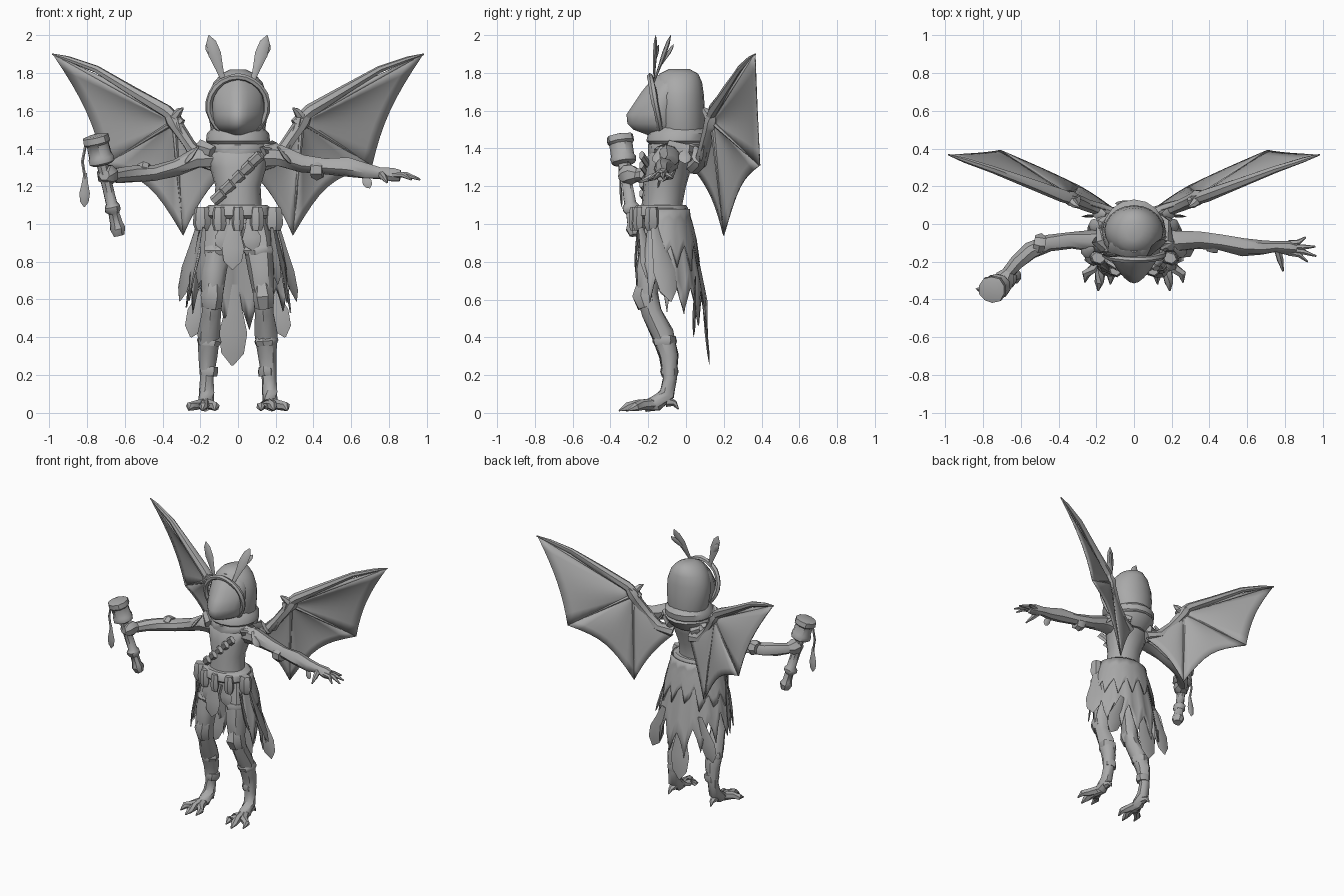
import bpy, bmesh, math, random
from mathutils import Vector as V

random.seed(4)
GREY = bpy.data.materials.new("clay grey")
GREY.diffuse_color = (0.4, 0.4, 0.4, 1)


def skin(name, rings, closed=True, cap=True, angle=40, thick=0.0):
    """Bridge equal-length rings of points into a surface."""
    bm = bmesh.new()
    vr = [[bm.verts.new(p) for p in r] for r in rings]
    n = len(rings[0])
    for a, b in zip(vr, vr[1:]):
        for i in range(n if closed else n - 1):
            k = (i + 1) % n
            bm.faces.new((a[i], a[k], b[k], b[i]))
    if closed and cap:
        bm.faces.new(vr[0][::-1])
        bm.faces.new(vr[-1])
    bmesh.ops.remove_doubles(bm, verts=bm.verts, dist=1e-4)
    bmesh.ops.recalc_face_normals(bm, faces=bm.faces)
    me = bpy.data.meshes.new(name)
    bm.to_mesh(me)
    bm.free()
    me.materials.append(GREY)
    me.shade_smooth()
    me.set_sharp_from_angle(angle=math.radians(angle))
    ob = bpy.data.objects.new(name, me)
    bpy.context.collection.objects.link(ob)
    if thick:
        m = ob.modifiers.new("thickness", 'SOLIDIFY')
        m.thickness, m.offset = thick, 0
    return ob


def tube(name, pts, sides=8, flat=1.0, side=(0.3, 1, 0.2), jit=0.0):
    """Round or flattened limb through (x, y, z, radius) points."""
    c = [V(p[:3]) for p in pts]
    rings = []
    for i, p in enumerate(pts):
        t = (c[min(i + 1, len(c) - 1)] - c[max(i - 1, 0)]).normalized()
        u = t.cross(V(side)).normalized()
        w = t.cross(u)
        rings.append([c[i] + (u * math.cos(a) + w * flat * math.sin(a)) * p[3]
                      * (1 + random.uniform(-jit, jit))
                      for a in (math.tau * k / sides for k in range(sides))])
    return skin(name, rings)


def loft(name, secs, n=20, point=0.0, cap=True, angle=40):
    """Stack of egg sections: (z, half width, front y, back y)."""
    rings = []
    for z, rx, yf, yb in secs:
        ring = []
        for k in range(n):
            a = math.tau * k / n
            cs = math.cos(a)
            ring.append((rx * math.sin(a) * (1 - point * max(cs, 0)),
                         (yf + yb) / 2 - cs * (yb - yf) / 2, z))
        rings.append(ring)
    return skin(name, rings, cap=cap, angle=angle)


def mir(pts, s):
    return [(p[0] * s, *p[1:]) for p in pts]


def leaf(name, a, b, w, flat=0.25, side=(0, 1, 0.1)):
    a, b = V(a), V(b)
    prof = ((0, .3), (.3, .6), (.6, 1), (.85, .8), (1, .08))
    return tube(name, [(*a.lerp(b, t), w * k) for t, k in prof], 6, flat, side)


def skirt(name, span, ztop, hem, n, teeth, grow=0.0):
    """Ragged flared cloth, open at the front; hem(phi) is its mean height."""
    cols = []
    for i in range(n + 1):
        phi = math.radians(-span + 2 * span * i / n)
        zb = hem(abs(phi)) + teeth[i % len(teeth)] + random.uniform(-.025, .025)
        col = []
        for j in range(6):
            z = ztop + (zb - ztop) * j / 5
            k = max(0, (1.05 - z) / .6) ** .85
            fold = 1 + .05 * k * math.cos(i * math.tau / len(teeth))
            col.append((math.sin(phi) * (.17 + grow + .14 * k) * fold,
                        -.13 + math.cos(phi) * (.135 + grow + .12 * k) * fold, z))
        cols.append(col)
    return skin(name, cols, closed=False, angle=50, thick=.008)


def panel(name, hub, a, b, scallop, bulge, n=8):
    """Wing membrane between two fingers, with a scalloped outer edge."""
    hub, a, b = V(hub), V(a), V(b)
    rows = []
    for i in range(n + 1):
        t = i / n
        arc = 4 * t * (1 - t)
        edge = a.lerp(b, t)
        edge = edge.lerp(hub, scallop * arc)
        row = []
        for j in range(n + 1):
            u = j / n
            p = hub.lerp(edge, u)
            p.y += bulge * arc * math.sin(math.pi * u * .8)
            row.append(p)
        rows.append(row)
    return skin(name, rows, closed=False, angle=60, thick=.008)


# Head: face mask with short beak, hood, rim, layered scarf
loft("face_mask", [(1.47, .07, -.2, 0), (1.50, .105, -.28, 0), (1.53, .125, -.31, 0),
                   (1.58, .135, -.315, 0), (1.64, .14, -.275, 0), (1.70, .135, -.235, 0),
                   (1.755, .11, -.19, 0), (1.79, .06, -.15, -.02)], point=.42)
loft("hood", [(1.42, .12, -.14, .09), (1.50, .145, -.15, .10), (1.60, .158, -.165, .10),
              (1.68, .155, -.17, .095), (1.75, .13, -.165, .085), (1.795, .09, -.14, .065),
              (1.82, .04, -.09, .02)])
rim = [(.155 * math.sin(a), -.16 - .03 * math.cos(a), 1.625 + .155 * math.cos(a), .018)
       for a in (math.radians(-150 + 300 * k / 18) for k in range(19))]
tube("hood_rim", rim, 6, jit=.15)
loft("scarf_upper", [(1.41, .14, -.18, .09), (1.44, .17, -.21, .125), (1.48, .165, -.2, .13),
                     (1.51, .135, -.17, .10)], 16)
loft("scarf_lower", [(1.34, .12, -.2, .06), (1.38, .165, -.2, .10), (1.42, .16, -.2, .13),
                     (1.45, .13, -.17, .10)], 14)

# Feelers on the brow
for s, y in ((-1, -.16), (1, -.08)):
    leaf("feeler", (.075 * s, -.17, 1.75), (.155 * s, y, 2.0), .034, .35)
    leaf("feeler_sprig", (.10 * s, (y - .17) / 2, 1.85), (.17 * s, y + .015, 1.95), .02, .4)

# Body, shoulder mantle, chest straps, belt
loft("torso", [(1.0, .135, -.24, -.01), (1.1, .125, -.235, -.02), (1.2, .12, -.225, 0),
               (1.3, .15, -.22, .03), (1.37, .175, -.2, .05), (1.42, .10, -.17, .04)], 16)
for k in range(5):
    t = k / 4
    tube("chest_strap", [(-.13 + .2 * t, -.205, 1.12 + .2 * t, .028),
                         (-.08 + .2 * t, -.235, 1.165 + .2 * t, .03)], 6, .5)
for s in (-1, 1):
    tube("shoulder_strap", mir([(.13, -.15, 1.38, .03), (.19, -.09, 1.41, .035),
                                (.17, 0, 1.39, .035), (.08, .06, 1.36, .03)], s), 6, jit=.2)
    for k in range(4):
        leaf("mantle_tatter", ((.15 + .02 * k) * s, .05 - .06 * k, 1.41),
             ((.22 + .02 * k) * s, .07 - .075 * k, 1.32), .035, .3, (0, 0, 1))
loft("belt", [(1.03, .165, -.265, 0), (1.045, .18, -.28, .01), (1.085, .175, -.275, .01),
              (1.10, .155, -.26, 0)], 16)
for x, y, w in ((-.19, -.18, .045), (-.1, -.25, .035), (.1, -.25, .035), (.19, -.18, .045),
                (0, -.275, .03)):
    tube("belt_pouch", [(x, y, 1.09, w * .8), (x, y, 1.07, w), (x, y, 1.0, w * 1.15),
                        (x, y, .965, w * .8)], 6, .8)

# Ragged skirt layers and front flaps
skirt("back_skirt", 118, 1.06, lambda p: .50 + .1 * p, 40, (.1, .03, -.09, .02))
skirt("short_overskirt", 100, 1.08, lambda p: .85 - .02 * p, 24, (.06, 0, -.06), .012)
leaf("tail_tatter", (-.02, .08, .68), (-.03, .125, .25), .075, .12)
for s in (-1, 1):
    leaf("rear_tatter", (.15 * s, .05, .72), (.25 * s, .04, .40), .06, .15)
    leaf("side_tatter", (.21 * s, -.17, 1.0), (.31 * s, -.08, .59), .065, .2, (1, .5, 0))
    leaf("hip_tatter", (.18 * s, -.24, .98), (.21 * s, -.17, .68), .05, .25, (1, .6, 0))
    leaf("front_side_flap", (.06 * s, -.24, 1.03), (.08 * s, -.25, .86), .05, .2)
leaf("front_flap", (-.02, -.25, 1.04), (-.03, -.27, .76), .06, .15)

# Legs with wrappings and clawed feet
for s in (-1, 1):
    tube("leg", mir([(.085, -.13, 1.04, .08), (.11, -.16, .9, .08), (.125, -.2, .75, .068),
                     (.135, -.205, .63, .058), (.14, -.18, .53, .053), (.15, -.125, .42, .06),
                     (.158, -.09, .3, .05), (.165, -.085, .18, .038), (.168, -.1, .1, .042),
                     (.17, -.16, .05, .042), (.175, -.22, .035, .03)], s), 9, jit=.08)
    tube("knee_guard", mir([(.13, -.215, .68, .05), (.135, -.222, .62, .062),
                            (.14, -.205, .56, .05)], s), 7, jit=.12)
    for y, z, r in ((-.17, .86, .084), (-.112, .38, .06), (-.086, .22, .047)):
        tube("leg_wrap", mir([(.15 if z < .5 else .115, y, z + .025, r * .95),
                              (.152 if z < .5 else .115, y, z, r * 1.08),
                              (.154 if z < .5 else .115, y, z - .025, r * .95)], s), 8, jit=.08)
    for x, y in ((.12, -.32), (.185, -.355), (.255, -.31)):
        tube("toe", mir([(.17, -.15, .05, .03), ((.17 + x) / 2, (y - .16) / 2, .042, .028),
                         (x, y + .045, .032, .024), (x + .005, y, .012, .004)], s), 6)
    tube("heel_spur", mir([(.17, -.1, .06, .03), (.172, -.06, .05, .016),
                           (.175, -.04, .02, .004)], s), 6)

# Open arm with spread fingers
tube("open_arm", [(.12, -.09, 1.36, .065), (.22, -.09, 1.36, .058), (.34, -.085, 1.32, .045),
                  (.46, -.1, 1.305, .042), (.58, -.12, 1.30, .05), (.68, -.125, 1.28, .042),
                  (.75, -.12, 1.27, .032), (.82, -.125, 1.26, .038), (.86, -.13, 1.255, .03)],
     8, jit=.1)
for y, x, z in ((-.07, .91, 1.245), (-.12, .96, 1.24), (-.17, .965, 1.235), (-.2, .92, 1.235)):
    tube("finger", [(.82, -.125 + (y + .13) * .4, 1.262, .016),
                    ((.83 + x) / 2, (y - .125) / 2, 1.26, .015), (x, y, z, .005)], 6)
tube("thumb", [(.76, -.13, 1.265, .02), (.775, -.19, 1.245, .018), (.79, -.25, 1.22, .005)], 6)
leaf("forearm_tatter", (.66, -.13, 1.27), (.70, -.15, 1.19), .025)

# Bent arm gripping the club
tube("bent_arm", [(-.12, -.09, 1.36, .065), (-.22, -.09, 1.35, .058), (-.33, -.085, 1.3, .045),
                  (-.45, -.1, 1.27, .043), (-.55, -.14, 1.265, .047), (-.62, -.2, 1.26, .042),
                  (-.67, -.26, 1.255, .036)], 8, jit=.1)
tube("fist", [(-.66, -.25, 1.26, .03), (-.68, -.285, 1.26, .055), (-.70, -.32, 1.26, .055),
              (-.71, -.35, 1.26, .03)], 7)
for x, z in ((.42, 1.275), (-.5, 1.268)):
    tube("arm_wrap", [(x - .03, -.1, z + .01, .044), (x, -.105, z + .01, .055),
                      (x + .03, -.11, z + .01, .044)], 7, jit=.1)

top, low = V((-.755, -.35, 1.47)), V((-.63, -.27, .94))
def along(prof):
    return [(*top.lerp(low, t), r) for t, r in prof]
tube("club_handle", along(((.25, .034), (.5, .03), (.68, .032), (.71, .045), (.75, .045),
                           (.78, .03), (.88, .034), (.93, .045), (1, .03))), 8, jit=.08)
tube("club_head", along(((0, .05), (.01, .072), (.07, .074), (.09, .062), (.2, .062),
                         (.22, .07), (.27, .068), (.29, .05))), 10, jit=.05)
tube("charm_cord", [(-.75, -.35, 1.45, .008), (-.81, -.35, 1.41, .008), (-.825, -.35, 1.33, .008),
                    (-.81, -.35, 1.24, .008)], 5)
leaf("charm_feather", (-.81, -.35, 1.27), (-.815, -.34, 1.09), .028, .3)

# Bat wings: bones and membranes
J, T, M, P, B = ((.34, .14, 1.54), (.98, .365, 1.9), (.71, .39, 1.31), (.29, .20, .94),
                 (.07, .05, 1.28))
for s in (-1, 1):
    j, t, m, p, b = (mir([q], s)[0] for q in (J, T, M, P, B))
    tube("wing_arm", mir([(.08, .04, 1.30, .04), (.18, .08, 1.33, .035), (.25, .1, 1.41, .032),
                          (.32, .13, 1.51, .036), (.34, .14, 1.55, .045), (.37, .15, 1.59, .028)],
                         s), 7, jit=.1)
    tube("wing_leading_bone", mir([(.30, .12, 1.53, .028), (.38, .15, 1.60, .036),
                                   (.55, .215, 1.70, .028), (.75, .29, 1.82, .02),
                                   (.9, .34, 1.875, .014), (.985, .368, 1.9, .004)], s), 7, jit=.1)
    tube("wing_inner_strut", mir([(.33, .12, 1.58, .02), (.31, .11, 1.5, .022),
                                  (.24, .09, 1.36, .02), (.17, .07, 1.33, .02)], s), 6)
    tube("wing_thumb_claw", mir([(.34, .13, 1.56, .03), (.31, .1, 1.60, .018),
                                 (.29, .09, 1.615, .004)], s), 6)
    lead = mir([(.58, .225, 1.715)], s)[0]
    panel("wing_outer_membrane", j, t, m, .08, .03)
    panel("wing_leading_membrane", j, lead, t, 0, 0, 2)
    panel("wing_middle_membrane", j, m, p, .17, .03)
    panel("wing_inner_membrane", j, p, b, .06, .02)
    for q in (m, p):
        tube("wing_finger", [(*V(j).lerp(V(q), u), .014 * (1.1 - u)) for u in (0, .5, 1)], 6)
